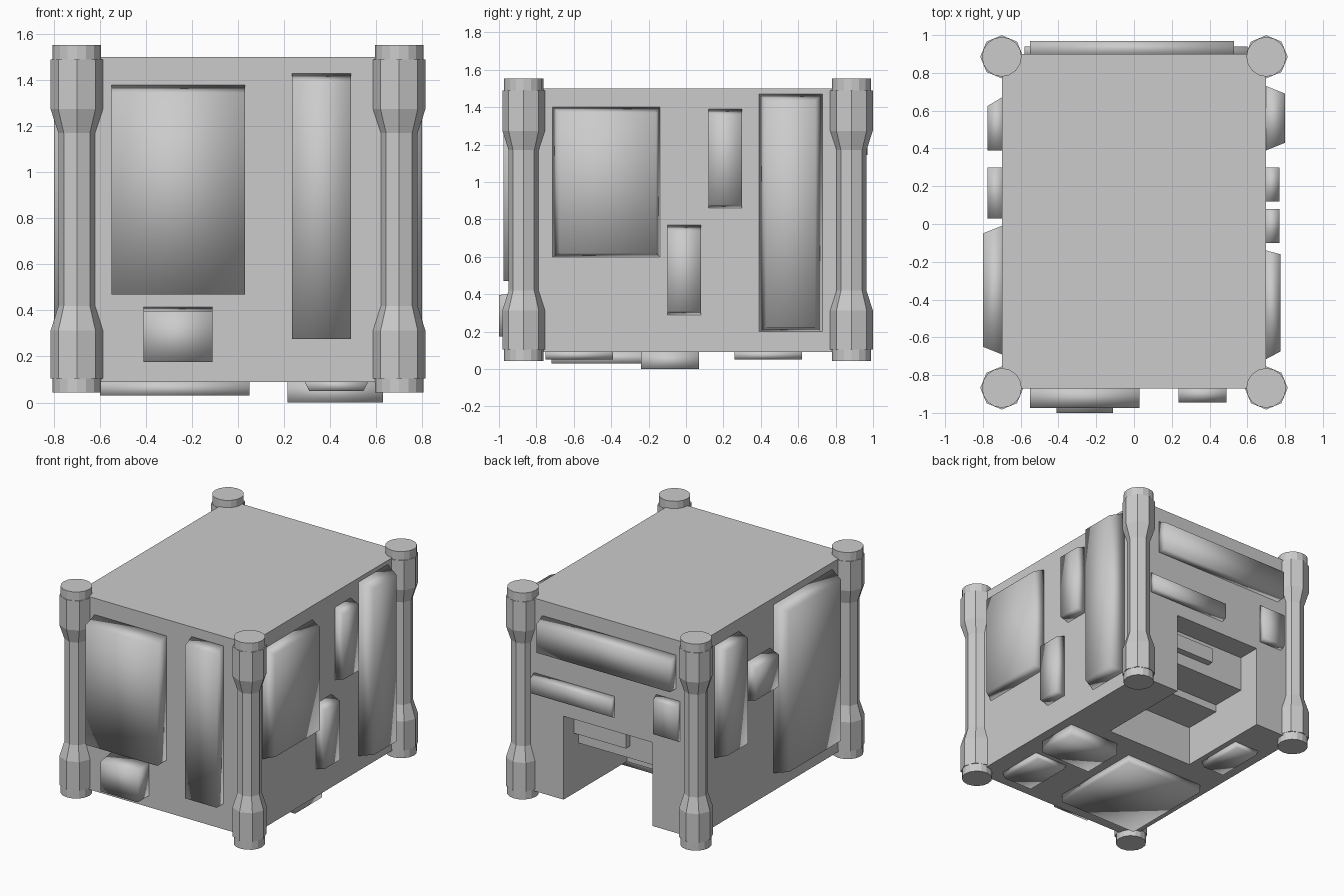
import bpy, bmesh, math
from mathutils import Vector

if "Cube" in bpy.data.objects:
    bpy.data.objects.remove(bpy.data.objects["Cube"], do_unlink=True)

grey = bpy.data.materials.new("plain_grey")
grey.use_nodes = True
grey.diffuse_color = (0.6, 0.6, 0.6, 1)
grey.node_tree.nodes["Principled BSDF"].inputs["Base Color"].default_value = (0.6, 0.6, 0.6, 1)


def finish(name, bm, smooth=False):
    bmesh.ops.recalc_face_normals(bm, faces=bm.faces)
    mesh = bpy.data.meshes.new(name)
    for f in bm.faces:
        f.smooth = smooth
    bm.to_mesh(mesh)
    bm.free()
    mesh.materials.append(grey)
    obj = bpy.data.objects.new(name, mesh)
    bpy.context.scene.collection.objects.link(obj)
    return obj


def prism(name, profile, x0, x1):
    """Side profile of (y, z) points extruded along x."""
    bm = bmesh.new()
    face = bm.faces.new([bm.verts.new((x0, y, z)) for y, z in profile])
    ext = bmesh.ops.extrude_face_region(bm, geom=[face])
    verts = [g for g in ext["geom"] if isinstance(g, bmesh.types.BMVert)]
    bmesh.ops.translate(bm, verts=verts, vec=(x1 - x0, 0, 0))
    return finish(name, bm)


def box(name, x0, x1, y0, y1, z0, z1):
    return prism(name, [(y0, z0), (y1, z0), (y1, z1), (y0, z1)], x0, x1)


def lathe(name, profile, sides, centre):
    """Capped turned solid from (radius, z) rings."""
    bm = bmesh.new()
    rings = []
    for r, z in profile:
        angles = [2 * math.pi * i / sides for i in range(sides)]
        rings.append([bm.verts.new((centre[0] + r * math.cos(a), centre[1] + r * math.sin(a), z))
                      for a in angles])
    for low, high in zip(rings, rings[1:]):
        for i in range(sides):
            j = (i + 1) % sides
            bm.faces.new((low[i], low[j], high[j], high[i]))
    bm.faces.new(rings[0])
    bm.faces.new(rings[-1])
    return finish(name, bm)


# Main body with a stepped doorway cut from the back
FRONT, BACK, SIDE, BOTTOM, TOP = -0.87, 0.90, 0.70, 0.09, 1.50
body = box("body", -SIDE, SIDE, FRONT, BACK, BOTTOM, TOP)
cutter = prism("doorway_cutter", [(1.1, -0.1), (1.1, 0.70), (0.73, 0.70), (0.73, 0.44),
                                  (0.46, 0.44), (0.46, 0.385), (0.17, 0.385), (0.17, -0.1)],
               -0.36, 0.36)
cutter.hide_render = True
cut = body.modifiers.new("doorway", "BOOLEAN")
cut.operation, cut.solver, cut.object = "DIFFERENCE", "EXACT", cutter
bpy.context.view_layer.objects.active = body
body.select_set(True)
bpy.ops.object.modifier_apply(modifier=cut.name)
bpy.data.objects.remove(cutter, do_unlink=True)

# Ledge inside the doorway
box("doorway_ledge", -0.06, 0.36, 0.72, 0.78, 0.53, 0.64)

# Corner posts: eight-sided shafts with round end caps
SHAFT = [(0.114, 0.104), (0.114, 0.313), (0.08, 0.42), (0.08, 1.17), (0.114, 1.274), (0.114, 1.49)]
for end, y in (("front", -0.868), ("back", 0.885)):
    for side, x in (("right", -0.70), ("left", 0.70)):
        label = end + "_" + side
        lathe(label + "_post", SHAFT, 8, (x, y))
        lathe(label + "_foot", [(0.105, 0.043), (0.105, 0.104)], 16, (x, y))
        lathe(label + "_cap", [(0.105, 1.49), (0.105, 1.553)], 16, (x, y))


# Raised panels: an axis, the wall position, the outer position, the extents
# across (a) and up (b), and how far each outer edge tapers in
def panel(name, axis, wall, outer, a, b, taper):
    bm = bmesh.new()
    loops = []
    for depth, t in ((wall, (0, 0, 0, 0)), (outer, taper)):
        a0, a1, b0, b1 = a[0] + t[0], a[1] - t[1], b[0] + t[2], b[1] - t[3]
        loop = []
        for u, v in ((a0, b0), (a1, b0), (a1, b1), (a0, b1)):
            co = {"x": (depth, u, v), "y": (u, depth, v), "z": (u, v, depth)}[axis]
            loop.append(bm.verts.new(Vector(co)))
        loops.append(loop)
    base, cap = loops
    bm.faces.new(base)
    bm.faces.new(cap)
    for i in range(4):
        j = (i + 1) % 4
        bm.faces.new((base[i], base[j], cap[j], cap[i]))
    finish(name, bm, smooth=True)


UP = (0, 0, 0, 0.035)
BOTH = (0.04, 0.04, 0.02, 0.035)
SLIM = (0, 0, 0.02, 0.03)

# Front
panel("front_large_panel", "y", FRONT, -0.975, (-0.55, 0.03), (0.47, 1.38), UP)
panel("front_tall_panel", "y", FRONT, -0.945, (0.235, 0.49), (0.275, 1.43), UP)
panel("front_small_panel", "y", FRONT, -1.0, (-0.41, -0.11), (0.175, 0.415), (0, 0, 0, 0.02))

# Back
panel("back_upper_panel", "y", BACK, 0.97, (-0.55, 0.53), (1.145, 1.39), UP)
panel("back_middle_panel", "y", BACK, 0.94, (-0.05, 0.60), (0.80, 0.955), SLIM)
panel("back_small_panel", "y", BACK, 0.94, (-0.58, -0.39), (0.765, 1.06), SLIM)

# Left side
panel("left_tall_panel", "x", SIDE, 0.80, (0.39, 0.73), (0.20, 1.47), BOTH)
panel("left_upper_panel", "x", SIDE, 0.77, (0.12, 0.30), (0.86, 1.39), SLIM)
panel("left_lower_panel", "x", SIDE, 0.77, (-0.10, 0.08), (0.29, 0.77), SLIM)
panel("left_large_panel", "x", SIDE, 0.775, (-0.715, -0.14), (0.60, 1.40), (0.04, 0.02, 0.02, 0.03))

# Right side
panel("right_large_panel", "x", -SIDE, -0.80, (-0.69, -0.01), (0.22, 1.45), BOTH)
panel("right_small_panel", "x", -SIDE, -0.775, (0.03, 0.30), (0.87, 1.15), SLIM)
panel("right_tall_panel", "x", -SIDE, -0.775, (0.39, 0.67), (0.59, 1.41), (0, 0.045, 0.02, 0.03))

# Underside
FLAT = (0.02, 0.02, 0, 0)
panel("bottom_large_panel", "z", BOTTOM, 0.03, (-0.60, 0.05), (-0.72, 0.0), (0, 0, 0, 0))
panel("bottom_deep_panel", "z", BOTTOM, 0.0, (0.215, 0.63), (-0.24, 0.07), (0, 0, 0, 0))
panel("bottom_front_panel", "z", BOTTOM, 0.05, (0.29, 0.565), (-0.75, -0.39), FLAT)
panel("bottom_back_panel", "z", BOTTOM, 0.05, (-0.61, -0.40), (0.26, 0.62), FLAT)
